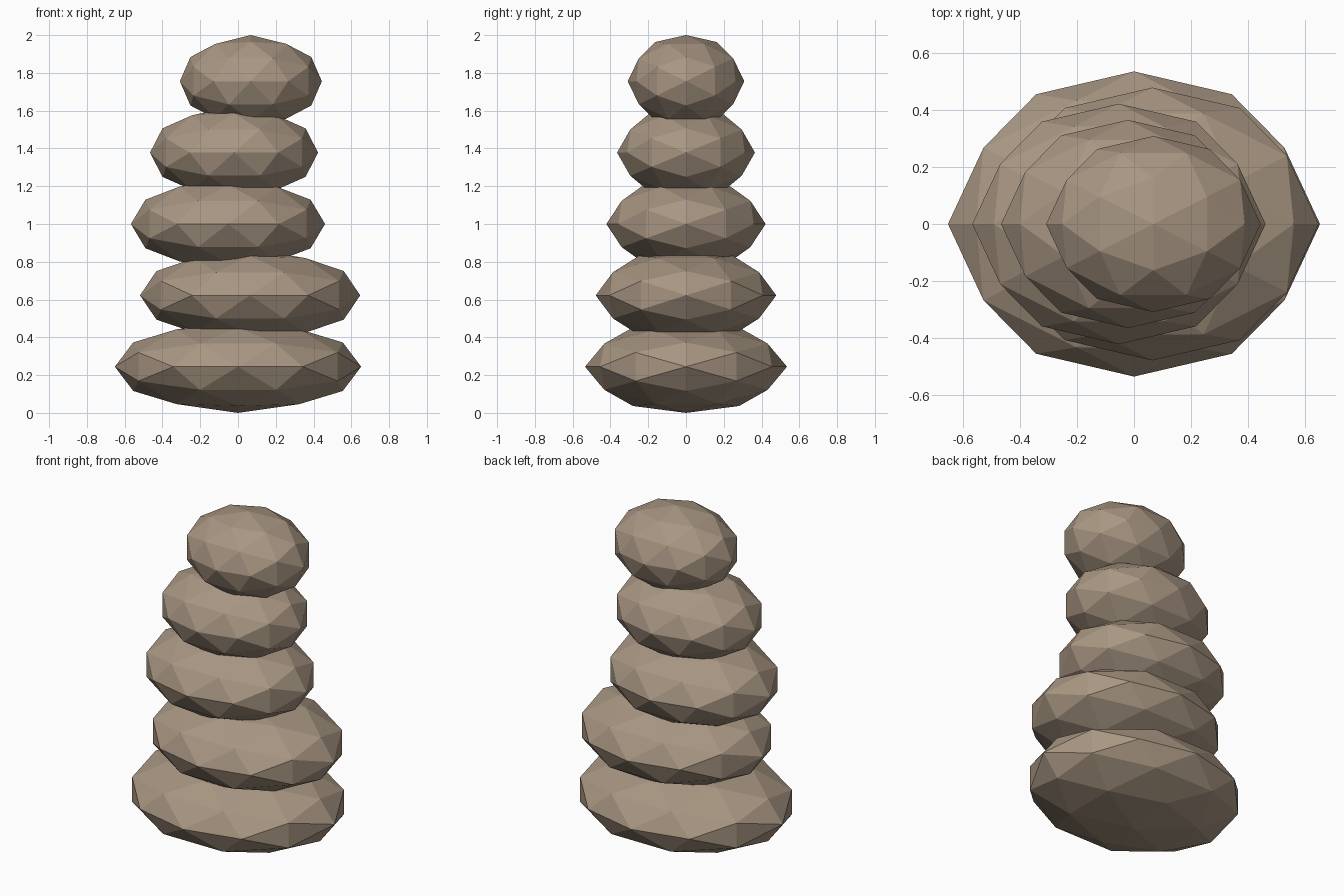
import bpy, bmesh, math
from mathutils import Matrix

if "Cube" in bpy.data.objects:
    bpy.data.objects.remove(bpy.data.objects["Cube"])

stone = bpy.data.materials.new("warm_stone")
stone.diffuse_color = (0.392, 0.305, 0.225, 1)
stone.use_nodes = True
stone.node_tree.nodes["Principled BSDF"].inputs["Base Color"].default_value = stone.diffuse_color

H = 0.2445          # half height shared by every stone
STEP = 0.3778       # vertical spacing of the stones
# turn the sphere so its edges, not its corners, face the axes
TURN = Matrix.Rotation(math.atan((1 + math.sqrt(5)) / 2), 4, 'Y')


def pebble(name, x, z, rx, ry, rz):
    """Flattened low-poly stone with flat faces."""
    bm = bmesh.new()
    bmesh.ops.create_icosphere(bm, subdivisions=2, radius=1)
    bm.transform(Matrix.Translation((x, 0, z)) @ Matrix.Diagonal((rx, ry, rz, 1)) @ TURN)
    mesh = bpy.data.meshes.new(name)
    bm.to_mesh(mesh)
    bm.free()
    mesh.materials.append(stone)
    bpy.context.collection.objects.link(bpy.data.objects.new(name, mesh))


# stack of stones, each narrower than the one below and nudged sideways
for i, x in enumerate((0, 0.064, -0.053, -0.021, 0.068)):
    rx = 0.652 - 0.069 * i
    pebble(f"stone_{i + 1}", x, H + STEP * i, rx, rx * 0.82, H)
